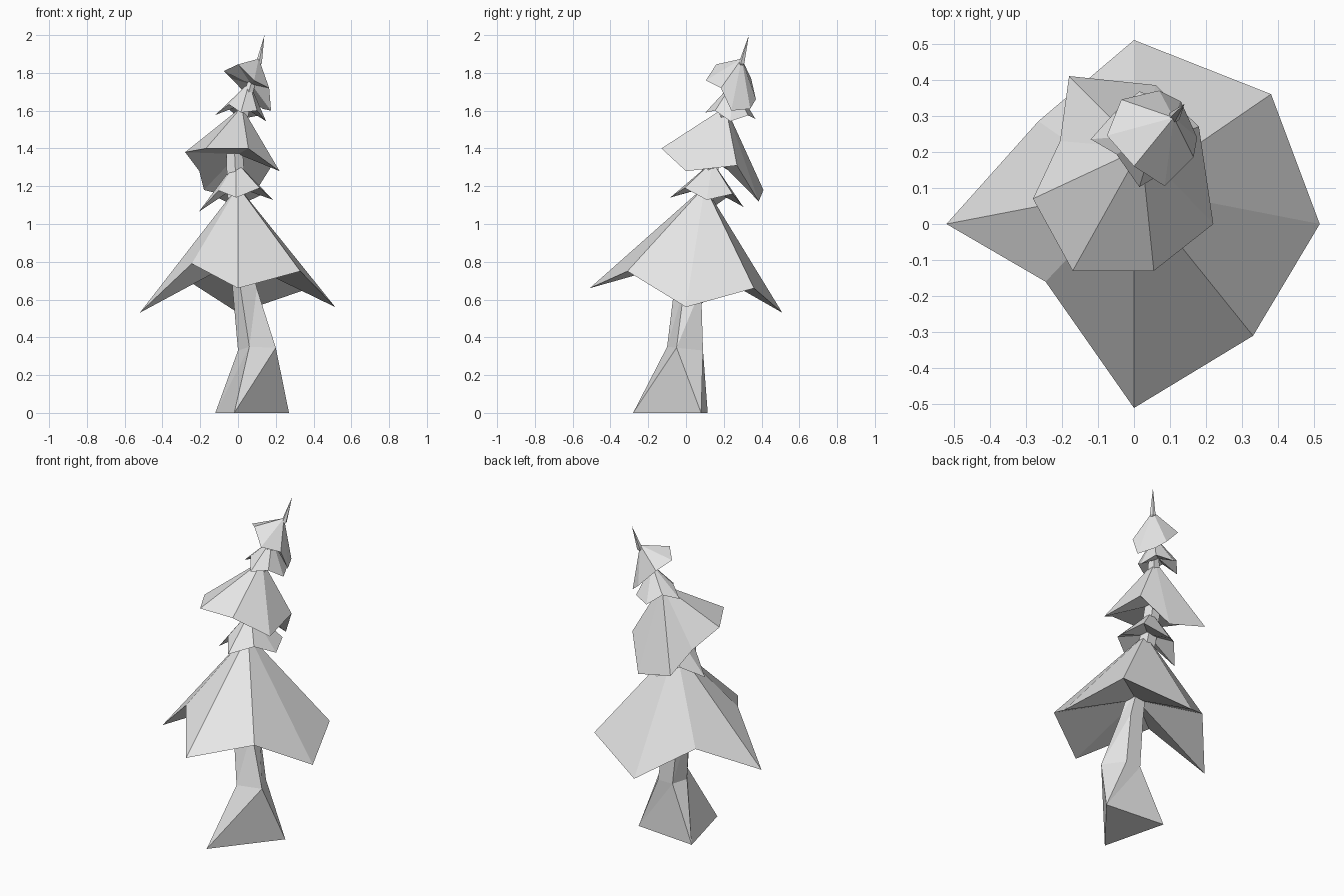
import bpy, bmesh, math
from mathutils import Vector

cube = bpy.data.objects.get("Cube")
if cube:
    bpy.data.objects.remove(cube, do_unlink=True)

grey = bpy.data.materials.new("plain_grey")
grey.use_nodes = True
grey.diffuse_color = (0.8, 0.8, 0.8, 1)
grey.node_tree.nodes["Principled BSDF"].inputs["Base Color"].default_value = (0.8, 0.8, 0.8, 1)


def finish(name, bm):
    """Clean the mesh and turn it into a flat-shaded object."""
    bmesh.ops.remove_doubles(bm, verts=bm.verts[:], dist=0.0005)
    bmesh.ops.recalc_face_normals(bm, faces=bm.faces[:])
    mesh = bpy.data.meshes.new(name)
    bm.to_mesh(mesh)
    bm.free()
    mesh.materials.append(grey)
    obj = bpy.data.objects.new(name, mesh)
    bpy.context.collection.objects.link(obj)
    return obj


def tier(name, rim, apex, hollow):
    """Jagged cone: the rim is joined to the apex above and the hollow below."""
    bm = bmesh.new()
    ring = [bm.verts.new(p) for p in rim]
    top, under = bm.verts.new(apex), bm.verts.new(hollow)
    for a, b in zip(ring, ring[1:] + ring[:1]):
        bm.faces.new((a, b, top))
        bm.faces.new((b, a, under))
    return finish(name, bm)


def pentagon(centre, radius):
    """Five-sided horizontal ring of points, starting at the front."""
    return [Vector(centre) + Vector((radius * math.sin(i * math.tau / 5),
                                     -radius * math.cos(i * math.tau / 5), 0))
            for i in range(5)]


def loft(name, rings):
    """Join rings of equal count with triangles and cap both ends."""
    bm = bmesh.new()
    rows = [[bm.verts.new(p) for p in ring] for ring in rings]
    for low, high in zip(rows, rows[1:]):
        for i in range(len(low)):
            j = (i + 1) % len(low)
            if low[i].co != low[j].co:
                bm.faces.new((low[i], low[j], high[j]))
            bm.faces.new((low[i], high[j], high[i]))
    bm.faces.new(rows[-1])
    bmesh.ops.remove_doubles(bm, verts=rows[0], dist=0.0005)
    bm.verts.ensure_lookup_table()
    floor = [v for v in bm.verts if v.co.z < 0.001]
    if len(floor) == 3:
        bm.faces.new(floor)
    return finish(name, bm)


# Trunk: three-cornered foot, five-sided bent stem reaching up through the tiers
foot_front, foot_right, foot_left = (-.02, -.28, 0), (.27, .08, 0), (-.12, .115, 0)
loft("trunk", [
    [foot_front, foot_right, foot_right, foot_left, foot_left],
    [(.06, -.1, .35), (.2, -.05, .345), (.13, .09, .33), (.03, .09, .33), (0, -.01, .33)],
    [(.01, -.06, .68), (.1, -.01, .66), (.09, .08, .66), (0, .08, .66), (-.03, .01, .67)],
    pentagon((.01, .04, .85), .05),
    pentagon((-.01, .12, 1.2), .05),
    pentagon((-.02, .15, 1.42), .045),
    pentagon((.04, .22, 1.64), .03),
    pentagon((.08, .25, 1.78), .02),
])

# Large bottom tier, rim runs counter-clockwise from the front
skirt = [(0, -.51, .66), (.33, -.31, .75), (.515, 0, .56), (.38, .36, .66),
         (0, .51, .53), (-.265, .285, .7), (-.52, 0, .53), (-.245, -.16, .79)]
tier("bottom_tier", skirt, (0, .1, 1.2), (0, .02, .81))


def small_tier(name, scale, centre, tilt, apex):
    """Small copy of the bottom tier's rim, tilted sideways."""
    cx, cy, cz = centre
    rim = [(cx + x * scale, cy + y * scale, cz + (z - .66) * scale + tilt * x)
           for x, y, z in skirt]
    return tier(name, rim, apex, (cx, cy, cz + .15 * scale))


small_tier("lower_collar", .38, (-.01, .11, 1.14), .05, (-.01, .14, 1.33))
small_tier("upper_collar", .26, (.015, .235, 1.59), -.04, (.06, .25, 1.75))

# Leaning middle tier
tier("middle_tier",
     [(-.17, -.13, 1.4), (.055, -.13, 1.4), (.22, 0, 1.28), (.18, .27, 1.31),
      (.06, .385, 1.12), (-.18, .41, 1.18), (-.205, .23, 1.28), (-.28, .07, 1.38)],
     (.02, .21, 1.62), (0, .14, 1.37))

# Tilted cap tier
tier("top_tier",
     [(0, .16, 1.845), (.085, .105, 1.76), (.165, .185, 1.72), (.175, .24, 1.6),
      (.13, .34, 1.61), (.07, .37, 1.66), (-.035, .345, 1.77), (-.075, .245, 1.81)],
     (.11, .295, 1.875), (.07, .24, 1.74))

# Thin tip
tier("tip_spike", pentagon((.11, .295, 1.85), .017), (.14, .333, 2), (.1, .28, 1.82))
